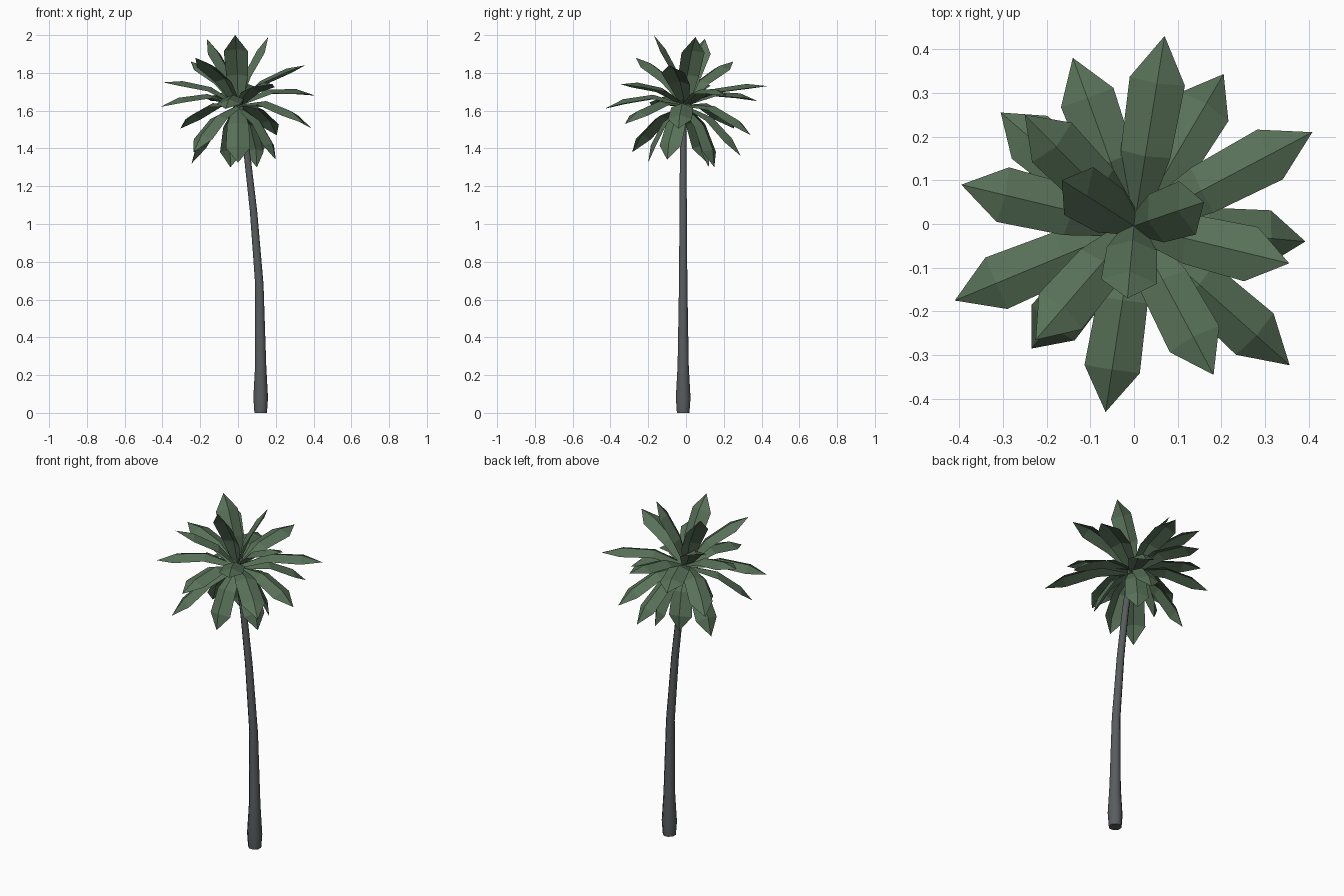
import bpy
import bmesh
import math
from mathutils import Vector

default_cube = bpy.data.objects.get("Cube")
if default_cube:
    bpy.data.objects.remove(default_cube, do_unlink=True)


def make_material(name, colour):
    material = bpy.data.materials.new(name)
    material.use_nodes = True
    material.diffuse_color = (*colour, 1)
    shader = next(n for n in material.node_tree.nodes if n.type == "BSDF_PRINCIPLED")
    shader.inputs["Base Color"].default_value = (*colour, 1)
    return material


def finish(bm, name, material):
    mesh = bpy.data.meshes.new(name)
    bm.to_mesh(mesh)
    bm.free()
    mesh.materials.append(material)
    obj = bpy.data.objects.new(name, mesh)
    bpy.context.scene.collection.objects.link(obj)
    return obj


bark = make_material("grey bark", (0.10, 0.108, 0.112))
leaf = make_material("palm green", (0.098, 0.165, 0.098))


# Curved tapering trunk: rings of (x, z, radius)
def build_trunk(rings, sides=8, y=-0.015):
    bm = bmesh.new()
    loops = []
    for x, z, radius in rings:
        loop = []
        for i in range(sides):
            angle = math.tau * (i + 0.5) / sides
            loop.append(bm.verts.new((x + radius * math.cos(angle),
                                      y + radius * math.sin(angle), z)))
        loops.append(loop)
    for low, high in zip(loops, loops[1:]):
        for i in range(sides):
            j = (i + 1) % sides
            bm.faces.new((low[i], low[j], high[j], high[i])).smooth = True
    bm.faces.new(reversed(loops[0]))
    bm.faces.new(loops[-1])
    for edge in bm.edges:
        edge.smooth = edge.calc_face_angle() < math.radians(60)
    return finish(bm, "trunk", bark)


build_trunk([(0.12, 0, 0.036), (0.12, 0.08, 0.042), (0.12, 0.25, 0.032),
             (0.113, 0.68, 0.024), (0.082, 1.07, 0.021),
             (0.05, 1.35, 0.019), (0.01, 1.63, 0.018)])


# Arched, folded frond running from the crown to its tip
def build_frond(name, tip, arch, half_width=0.064):
    tip = Vector(tip)
    outward = Vector((tip.x, tip.y, 0)).normalized()
    crown = Vector((0, -0.005, 1.63)) - outward * 0.006
    span = tip - crown
    side = Vector((-outward.y, outward.x, 0))
    normal = span.normalized().cross(side)
    bm = bmesh.new()
    rows = []
    for t, width, fold in ((0, 0.35, 0.1), (0.4, 0.9, 0.35), (0.77, 1, 0.4)):
        middle = crown + span * t + normal * (arch * 4 * t * (1 - t))
        drop = normal * (half_width * fold)
        across = side * (half_width * width)
        rows.append([bm.verts.new(p) for p in
                     (middle - across - drop, middle, middle + across - drop)])
    point = bm.verts.new(tip)
    for near, far in zip(rows, rows[1:]):
        for i in range(2):
            bm.faces.new((near[i], far[i], far[i + 1], near[i + 1]))
    for i in range(2):
        bm.faces.new((rows[-1][i], point, rows[-1][i + 1]))
    bmesh.ops.recalc_face_normals(bm, faces=bm.faces)
    if sum((f.normal.dot(normal) for f in bm.faces)) < 0:
        bmesh.ops.reverse_faces(bm, faces=bm.faces)
    return finish(bm, name, leaf)


# Tip positions of each tier of the crown, with how strongly it arches
tiers = {
    "upright_frond": (0.035, [
        (-0.015, -0.17, 2), (-0.165, 0.1, 1.98), (0.16, 0.05, 1.99)]),
    "raised_frond": (0.05, [
        (0.355, -0.09, 1.84), (-0.25, 0.25, 1.86), (-0.225, -0.265, 1.88),
        (0.182, -0.345, 1.74), (-0.395, 0.09, 1.75), (0.07, 0.43, 1.73)]),
    "level_frond": (0.065, [
        (0.408, 0.21, 1.68), (-0.14, 0.38, 1.65), (-0.41, -0.175, 1.62),
        (-0.065, -0.43, 1.61)]),
    "lowered_frond": (0.065, [
        (0.392, -0.04, 1.505), (0.356, -0.323, 1.53), (-0.305, 0.255, 1.505),
        (0.205, 0.343, 1.47)]),
    "drooping_frond": (0.055, [
        (0.12, 0.29, 1.36), (-0.235, -0.285, 1.38), (0, -0.2, 1.325),
        (0.1, 0.15, 1.3), (-0.04, 0.12, 1.3), (0.2, -0.1, 1.34),
        (-0.246, 0.115, 1.32)]),
}
for tier, (arch, tips) in tiers.items():
    for number, tip in enumerate(tips, 1):
        build_frond(f"{tier}_{number}", tip, arch)
